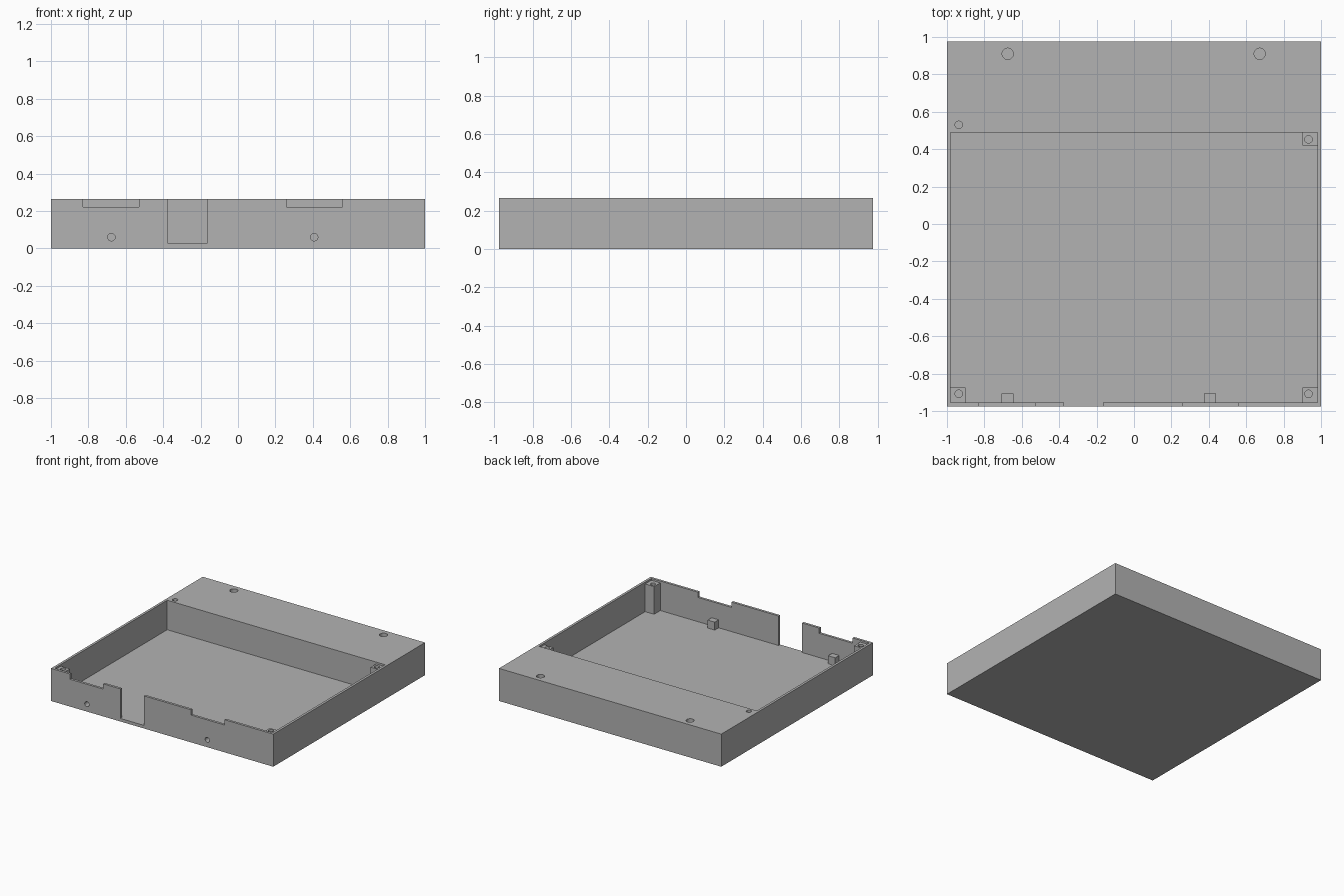
import bpy
from mathutils import Vector

cube = bpy.data.objects.get("Cube")
if cube:
    bpy.data.objects.remove(cube, do_unlink=True)

grey = bpy.data.materials.new("plain grey")
grey.use_nodes = True
grey.diffuse_color = (0.45, 0.45, 0.45, 1)
grey.node_tree.nodes["Principled BSDF"].inputs["Base Color"].default_value = grey.diffuse_color

W, D, H = 1.0, 0.975, 0.265      # half width, half depth, height
WALL, FLOOR = 0.02, 0.025
INNER_BACK = 0.49                # front face of the solid rear block
POST_TOP = H - 0.015


def box(name, x, y, z):
    """Box from (min, max) ranges on each axis."""
    bpy.ops.mesh.primitive_cube_add(size=1)
    ob = bpy.context.object
    ob.name = name
    lo, hi = Vector((x[0], y[0], z[0])), Vector((x[1], y[1], z[1]))
    for v in ob.data.vertices:
        v.co = [lo[i] + (v.co[i] + 0.5) * (hi[i] - lo[i]) for i in range(3)]
    ob.data.materials.append(grey)
    return ob


def drill(center, radius, depth, along_y=False):
    """Cylinder cutter, vertical or running front to back."""
    bpy.ops.mesh.primitive_cylinder_add(
        vertices=32, radius=radius, depth=depth, location=center,
        rotation=(1.570796 if along_y else 0, 0, 0))
    ob = bpy.context.object
    ob.name = "hole_cutter"
    ob.data.materials.append(grey)
    return ob


def cut(target, cutter):
    mod = target.modifiers.new("cut", 'BOOLEAN')
    mod.operation, mod.solver, mod.object = 'DIFFERENCE', 'EXACT', cutter
    bpy.context.view_layer.objects.active = target
    bpy.ops.object.modifier_apply(modifier=mod.name)
    bpy.data.objects.remove(cutter, do_unlink=True)


# Tray with a thin wall and a solid rear block
tray = box("tray", (-W, W), (-D, D), (0, H))
cut(tray, box("cavity_cutter", (-W + WALL, W - WALL), (-D + WALL, INNER_BACK), (FLOOR, 1)))

# Tall slot and two shallow notches in the front wall
front = (-D - 0.1, -D + WALL + 0.02)
for left, right, bottom in ((-0.375, -0.165, FLOOR), (-0.83, -0.53, 0.222), (0.26, 0.56, 0.222)):
    cut(tray, box("notch_cutter", (left, right), front, (bottom, 1)))

# Screw holes in the rear block
for x, y, r in ((-0.675, 0.91, 0.03), (0.672, 0.91, 0.03), (-0.937, 0.53, 0.02)):
    cut(tray, drill((x, y, H), r, 0.24))

# Corner posts with screw holes
for name, x, y, hx, hy in (
        ("front_right_post", (-0.985, -0.9), (-0.96, -0.875), -0.937, -0.908),
        ("front_left_post", (0.9, 0.985), (-0.96, -0.875), 0.933, -0.908),
        ("back_left_post", (0.9, 0.985), (0.42, 0.495), 0.933, 0.452)):
    post = box(name, x, y, (FLOOR - 0.005, POST_TOP))
    cut(post, drill((hx, hy, POST_TOP), 0.02, 0.24))

# Small blocks behind the front wall, drilled from outside
for side, x in (("right", -0.677), ("left", 0.407)):
    block = box(side + "_screw_block", (x - 0.032, x + 0.032),
                (-D + WALL - 0.005, -0.905), (FLOOR - 0.005, 0.09))
    for part in (tray, block):
        cut(part, drill((x, -D, 0.06), 0.02, 0.1, along_y=True))
